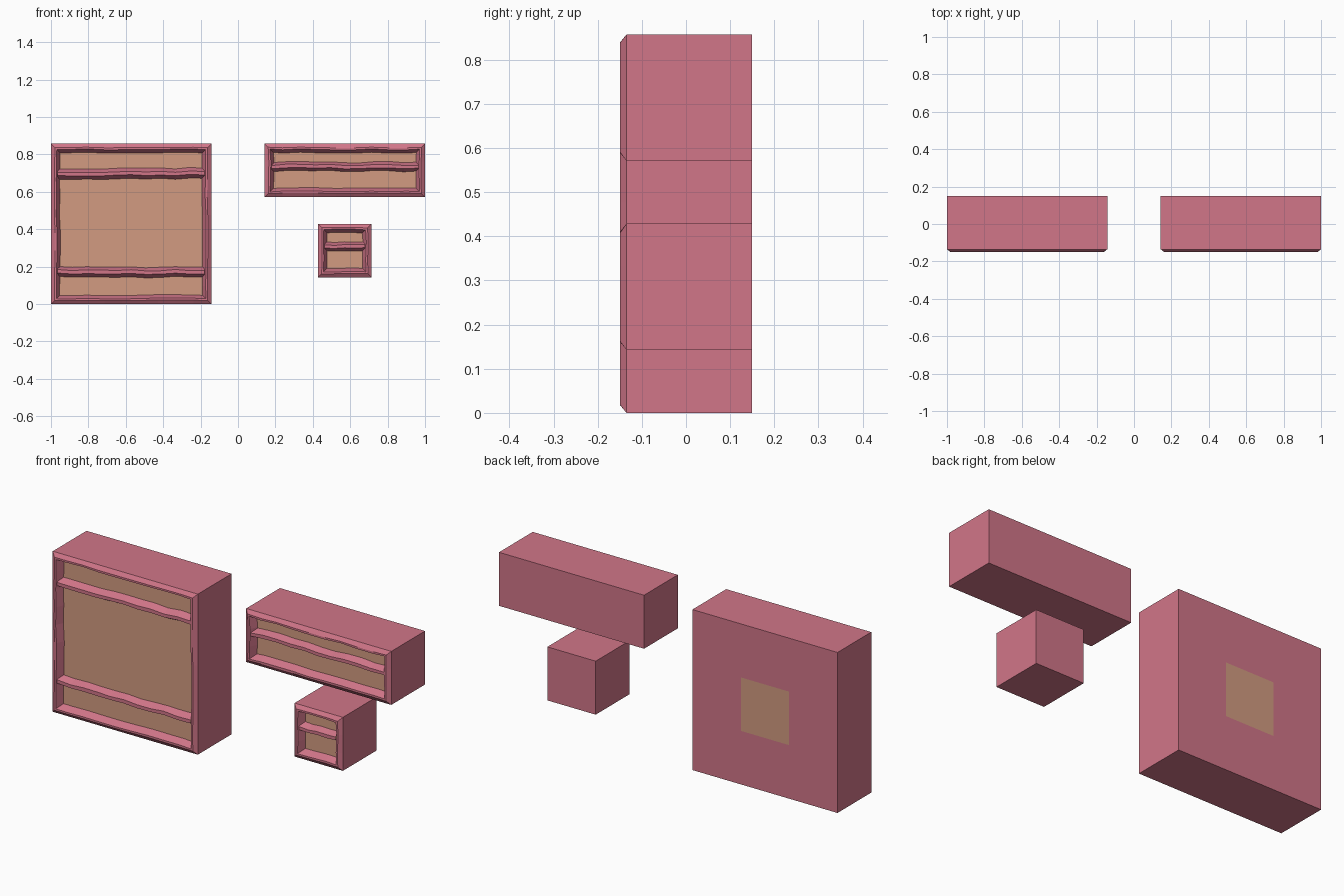
import bpy, bmesh, random
from mathutils import Vector

if "Cube" in bpy.data.objects:
    bpy.data.objects.remove(bpy.data.objects["Cube"])

random.seed(4)
T = 2 / 7                      # tile size
FRONT, EDGE, PANEL, BACK = -0.15, -0.135, -0.11, 0.15


def material(name, rgb):
    m = bpy.data.materials.new(name)
    m.diffuse_color = (*rgb, 1)
    m.use_nodes = True
    m.node_tree.nodes["Principled BSDF"].inputs["Base Color"].default_value = m.diffuse_color
    return m


PINK = material("painted_frame", (0.64, 0.18, 0.25))
TAN = material("tan_panel", (0.65, 0.33, 0.22))


def finish(bm, name, mats):
    bmesh.ops.recalc_face_normals(bm, faces=bm.faces)
    me = bpy.data.meshes.new(name)
    bm.to_mesh(me)
    bm.free()
    for m in mats:
        me.materials.append(m)
    ob = bpy.data.objects.new(name, me)
    bpy.context.collection.objects.link(ob)
    return ob


def wobble(a=0.004):
    return random.uniform(-a, a)


# closed shell: back, side walls and hand-hewn front frame, recessed panel
def shell(name, x0, z0, nx, nz, patch=None):
    x1, z1 = x0 + nx * T, z0 + nz * T
    bm = bmesh.new()
    profile = [(0, BACK, 0), (0, EDGE, 0), (0.02, FRONT, 0.002),
               (0.03, FRONT, 0.003), (0.048, PANEL, 0.003)]
    corners = [(x0, z0), (x1, z0), (x1, z1), (x0, z1)]
    inward = [(0, 1), (-1, 0), (0, -1), (1, 0)]
    stations = []
    for i in range(4):
        a, b = Vector(corners[i]), Vector(corners[(i + 1) % 4])
        n, prev = Vector(inward[i]), Vector(inward[i - 1])
        stations.append((a, n + prev))
        steps = 3 * (nz if i % 2 else nx)
        stations += [(a.lerp(b, k / steps), n) for k in range(1, steps)]
    shifts = [wobble(1) for s in stations]
    rings = []
    for inset, y, amp in profile:
        ring = []
        for (p, n), w in zip(stations, shifts):
            q = p + n * (inset + w * amp)
            ring.append(bm.verts.new((q.x, y, q.y)))
        rings.append(ring)
    for r, s in zip(rings, rings[1:]):
        for k in range(len(r)):
            j = (k + 1) % len(r)
            bm.faces.new((r[k], r[j], s[j], s[k]))
    # back made of square tiles, one of them optionally tan
    for i in range(nx):
        for k in range(nz):
            a, c = x0 + i * T, z0 + k * T
            f = bm.faces.new([bm.verts.new((x, BACK, z)) for x, z in
                              ((a, c), (a + T, c), (a + T, c + T), (a, c + T))])
            f.material_index = int((i, k) == patch)
    bmesh.ops.remove_doubles(bm, verts=bm.verts, dist=1e-4)
    panel = bm.faces.new(rings[-1])
    panel.material_index = 1
    finish(bm, name, [PINK, TAN])


# chamfered, slightly wavy cross rail
def rail(name, x0, x1, z, half):
    bm = bmesh.new()
    n = max(4, round((x1 - x0) / 0.085))
    prev = None
    for i in range(n + 1):
        x = x0 + 0.035 + (x1 - x0 - 0.07) * i / n
        w = wobble()
        sec = [(-half, PANEL), (-half * 0.35, FRONT + 0.003),
               (half * 0.35, FRONT + 0.003), (half, PANEL)]
        cur = [bm.verts.new((x, y, z + h + w + wobble(0.0015))) for h, y in sec]
        if prev:
            for k in range(3):
                bm.faces.new((prev[k], cur[k], cur[k + 1], prev[k + 1]))
        prev = cur
    ob = finish(bm, name, [PINK])
    # make the open strip face the front
    me = ob.data
    if sum(p.normal.y for p in me.polygons) > 0:
        me.flip_normals()


# large square crate
shell("large_crate", -1, 0, 3, 3, patch=(1, 1))
rail("large_crate_lower_rail", -1, -1 + 3 * T, 0.171, 0.027)
rail("large_crate_upper_rail", -1, -1 + 3 * T, 0.698, 0.028)

# long crate
shell("long_crate", 0.5 * T, 2 * T, 3, 1)
rail("long_crate_rail", 0.5 * T, 3.5 * T, 0.735, 0.024)

# small crate
shell("small_crate", 1.5 * T, 0.5 * T, 1, 1)
rail("small_crate_rail", 1.5 * T, 2.5 * T, 0.306, 0.024)
